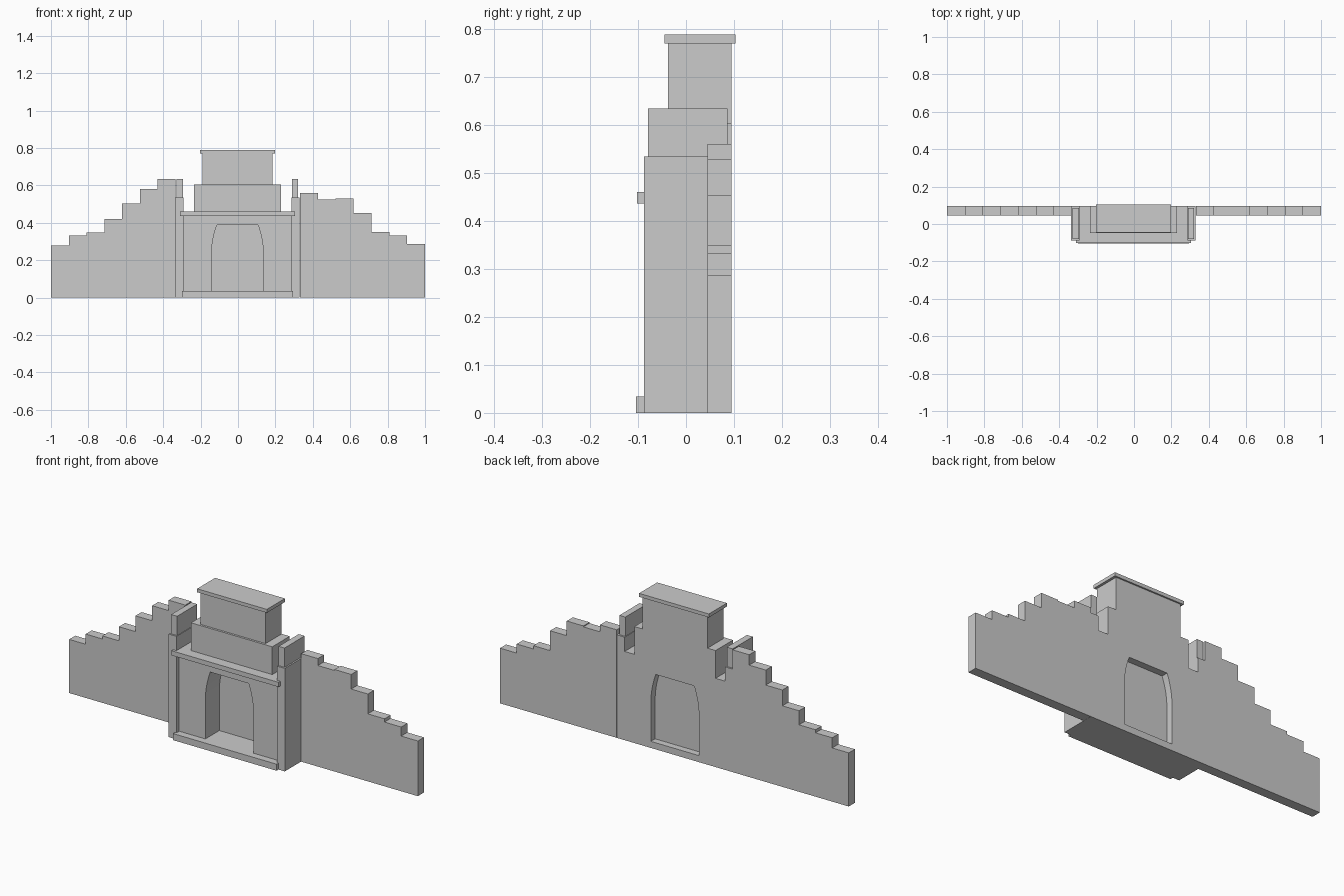
import bpy, bmesh

if "Cube" in bpy.data.objects:
    bpy.data.objects.remove(bpy.data.objects["Cube"])


def extrude_profile(name, pts, y0, y1):
    """Extrude an x-z outline from y0 to y1."""
    bm = bmesh.new()
    face = bm.faces.new([bm.verts.new((x, y0, z)) for x, z in pts])
    out = bmesh.ops.extrude_face_region(bm, geom=[face])
    moved = [g for g in out["geom"] if isinstance(g, bmesh.types.BMVert)]
    bmesh.ops.translate(bm, verts=moved, vec=(0, y1 - y0, 0))
    bmesh.ops.recalc_face_normals(bm, faces=bm.faces)
    me = bpy.data.meshes.new(name)
    bm.to_mesh(me)
    bm.free()
    ob = bpy.data.objects.new(name, me)
    bpy.context.collection.objects.link(ob)
    return ob


def box(name, x0, x1, y0, y1, z0, z1):
    return extrude_profile(name, [(x0, z0), (x1, z0), (x1, z1), (x0, z1)], y0, y1)


def stepped_wall(name, x0, x1, heights):
    w = (x1 - x0) / len(heights)
    pts = [(x0, 0)]
    for i, h in enumerate(heights):
        pts += [(x0 + i * w, h), (x0 + (i + 1) * w, h)]
    pts.append((x1, 0))
    return extrude_profile(name, pts, 0.045, 0.095)


BACK = 0.095
CX = -0.003   # gatehouse centre line

# Ruined, stepped side walls
stepped_wall("left_wall", -1.0, -0.334, [0.278, 0.331, 0.347, 0.42, 0.502, 0.58, 0.634])
stepped_wall("right_wall", 0.331, 1.0, [0.56, 0.524, 0.529, 0.453, 0.35, 0.333, 0.286])

# Side pylons with parapets
for side, s in (("left", -1), ("right", 1)):
    a, b = sorted((CX + s * 0.288, CX + s * 0.333))
    box(side + "_pylon", a, b, -0.088, BACK, 0, 0.534)
    a, b = sorted((CX + s * 0.291, CX + s * 0.325))
    box(side + "_parapet", a, b, -0.079, 0.086, 0.534, 0.634)

# Arched opening outline, left foot to right foot
SILL, SPRING, TOP = 0.034, 0.235, 0.388
half = [(0.138, SILL)]
for i in range(9):
    t = i / 8
    half.append((0.138 - 0.028 * t * t, SPRING + (TOP - SPRING) * t))
arch = [(CX - x, z) for x, z in half] + [(CX + x, z) for x, z in reversed(half)]

# Gatehouse front wall with the arch passing through it
hw = 0.288
extrude_profile("gate_wall", [(CX - hw, SILL), (CX - hw, 0.46), (CX + hw, 0.46),
                              (CX + hw, SILL)] + arch[::-1], -0.066, BACK)
extrude_profile("gate_door", arch, 0.048, 0.06)

# Sill slab, with its front step
box("sill", CX - hw, CX + hw, -0.088, BACK, 0, SILL)
box("front_step", CX - 0.297, CX + 0.297, -0.104, -0.088, 0, SILL)

# Cornice between and in front of the pylons
box("cornice", CX - hw, CX + hw, -0.088, -0.066, 0.436, 0.46)
box("cornice_front", CX - 0.307, CX + 0.307, -0.102, -0.088, 0.436, 0.46)

# Upper storeys and cap
box("middle_storey", CX - 0.233, CX + 0.233, -0.048, BACK, 0.46, 0.604)
box("upper_storey", CX - 0.187, CX + 0.187, -0.037, BACK, 0.604, 0.77)
box("cap", CX - 0.2, CX + 0.2, -0.045, 0.103, 0.77, 0.788)
